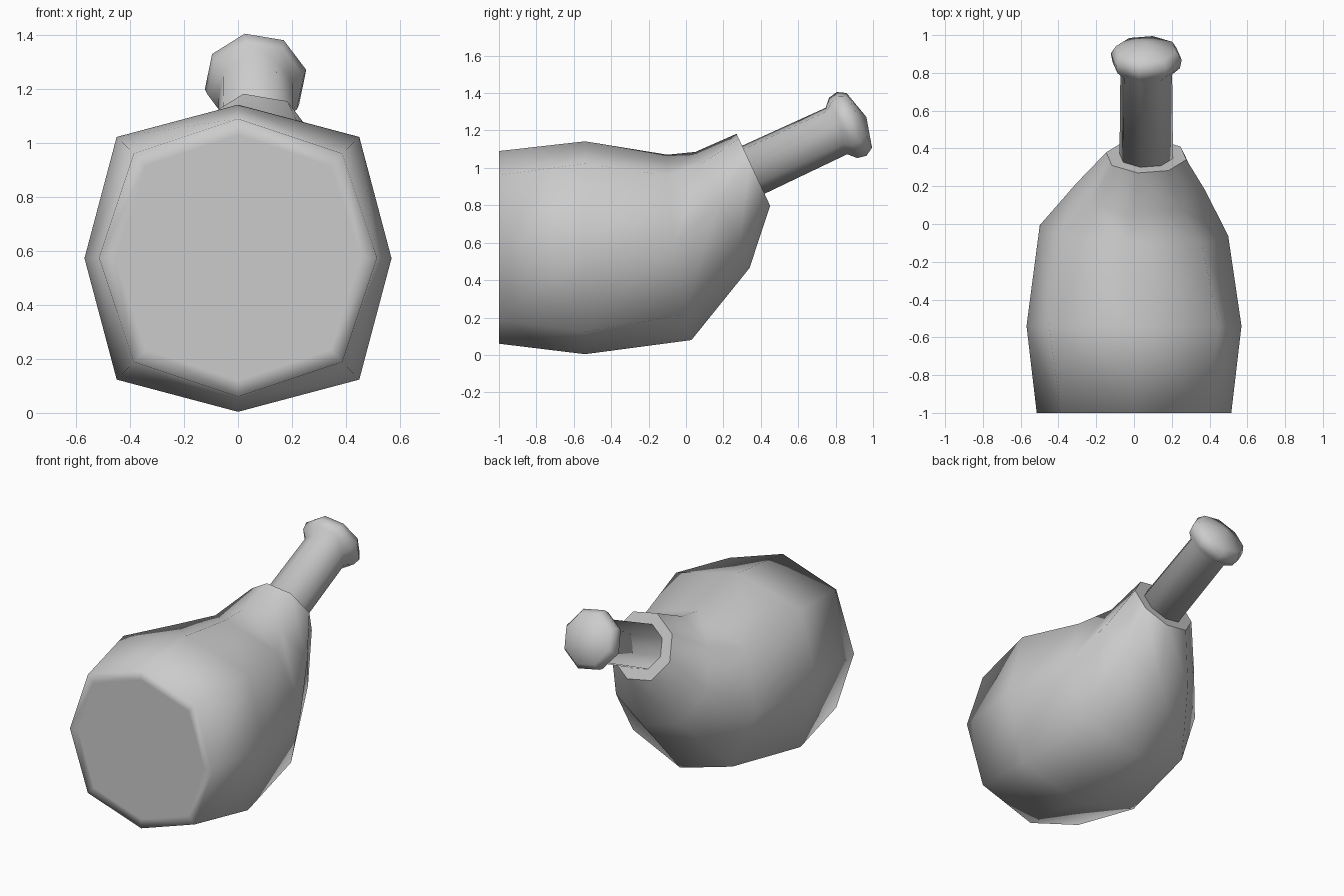
import bpy
import bmesh
from math import cos, sin, radians
from mathutils import Euler, Vector

cube = bpy.data.objects.get("Cube")
if cube:
    bpy.data.objects.remove(cube)

SIDES = 8

grey = bpy.data.materials.new("plain grey")
grey.use_nodes = True
colour = (0.6, 0.6, 0.6, 1)
grey.diffuse_color = colour
grey.node_tree.nodes["Principled BSDF"].inputs["Base Color"].default_value = colour


def ring(bm, centre, radius, tilt=0, twist=0, yaw=0, diagonal=0.707):
    """Octagon of vertices facing +y, pitched up by tilt and rolled by twist."""
    turn = Euler((radians(tilt), 0, radians(yaw))).to_matrix()
    verts = []
    for k in range(SIDES):
        a = radians(360 * k / SIDES + twist)
        r = radius * (diagonal / 0.707 if k % 2 else 1)
        verts.append(bm.verts.new(Vector(centre) + turn @ Vector((r * cos(a), 0, r * sin(a)))))
    return verts


def bridge(bm, rings):
    for a, b in zip(rings, rings[1:]):
        for k in range(SIDES):
            n = (k + 1) % SIDES
            bm.faces.new((a[k], a[n], b[n], b[k]))


def finish(bm, name, flat=()):
    bmesh.ops.recalc_face_normals(bm, faces=bm.faces)
    for f in bm.faces:
        f.smooth = f not in flat
    mesh = bpy.data.meshes.new(name)
    bm.to_mesh(mesh)
    bm.free()
    mesh.materials.append(grey)
    obj = bpy.data.objects.new(name, mesh)
    bpy.context.collection.objects.link(obj)
    return obj


# Rounded body, bending upwards into a tilted mouth
bm = bmesh.new()
mouth = Vector((0.065, 0.36, 0.99))
PITCH, TWIST = 25, 12
rings = [
    ring(bm, (0, -1, 0.575), 0.455, diagonal=0.75),
    ring(bm, (0, -1, 0.575), 0.515, diagonal=0.75),
    ring(bm, (0, -0.54, 0.573), 0.569, diagonal=0.79),
    ring(bm, (0, -0.035, 0.575), 0.5, tilt=7.5, twist=2, yaw=-3, diagonal=0.75),
    ring(bm, (0.035, 0.195, 0.775), 0.345, tilt=PITCH, twist=7),
    ring(bm, mouth, 0.217, PITCH, TWIST),
]
bridge(bm, rings)
bm.faces.new(rings[0])
rim = bm.faces.new(rings[-1])
finish(bm, "body", flat=[rim])

# Neck with a flared, domed knob, along the axis of the mouth
bm = bmesh.new()
axis = Vector((0, cos(radians(PITCH)), sin(radians(PITCH))))
profile = [(-0.02, 0.145), (0.49, 0.14), (0.53, 0.182), (0.58, 0.192), (0.625, 0.165)]
rings = [ring(bm, mouth + axis * t, r, PITCH, TWIST) for t, r in profile]
bridge(bm, rings)
bm.faces.new(rings[0])
tip = bm.verts.new(mouth + axis * 0.667)
for k in range(SIDES):
    bm.faces.new((rings[-1][k], rings[-1][(k + 1) % SIDES], tip))
finish(bm, "neck")
